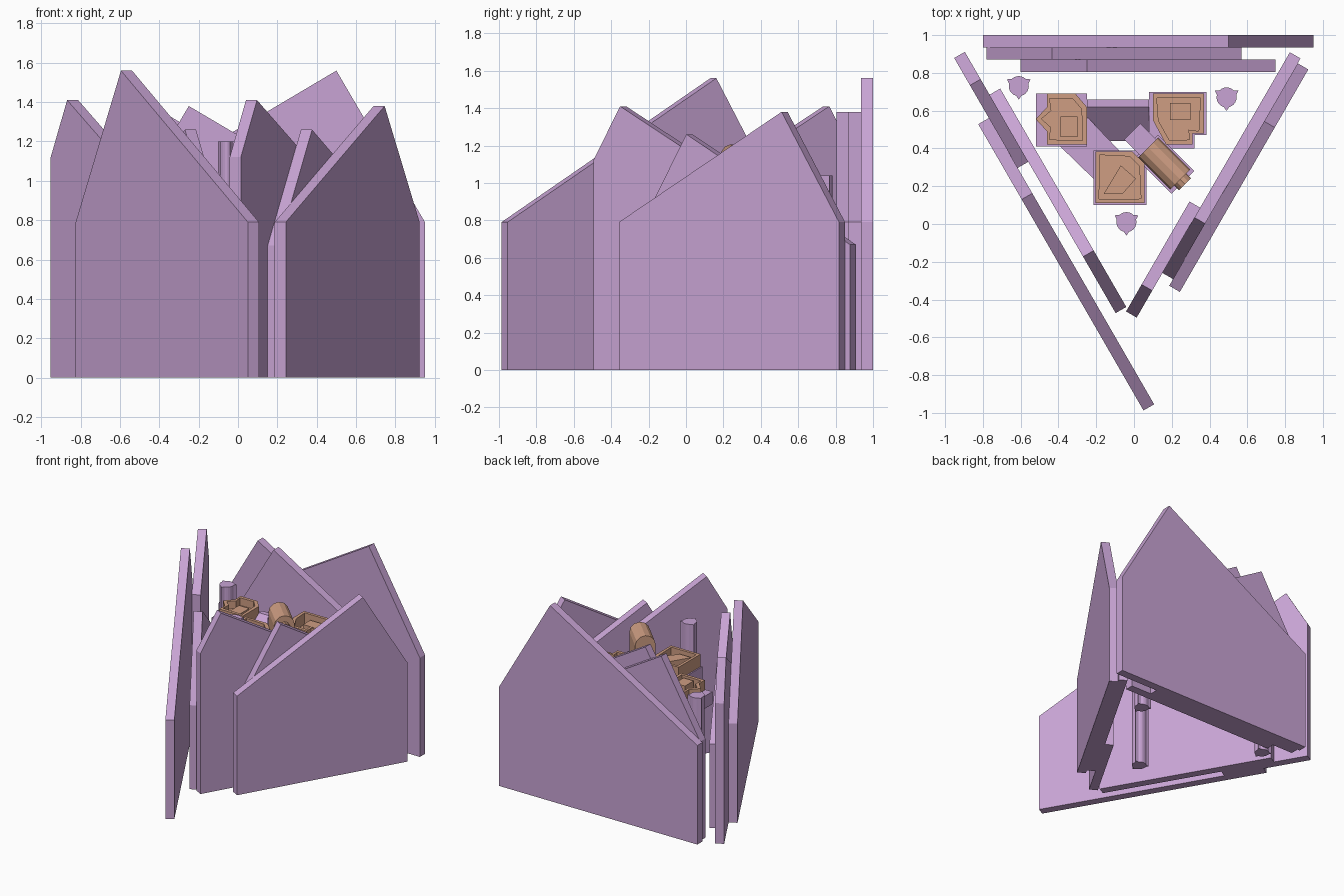
import bpy, bmesh, math
from mathutils import Vector

if "Cube" in bpy.data.objects:
    bpy.data.objects.remove(bpy.data.objects["Cube"])


def material(name, rgb):
    m = bpy.data.materials.new(name)
    m.diffuse_color = (*rgb, 1)
    m.use_nodes = True
    m.node_tree.nodes["Principled BSDF"].inputs["Base Color"].default_value = m.diffuse_color
    return m


PURPLE = material("soft purple", (0.58, 0.37, 0.66))
BROWN = material("clay brown", (0.62, 0.34, 0.225))


def prism(name, base, sweep, mat):
    """Extrude a planar outline (3D points) along a vector."""
    bm = bmesh.new()
    f = bm.faces.new([bm.verts.new(p) for p in base])
    ext = bmesh.ops.extrude_face_region(bm, geom=[f])
    moved = [g for g in ext["geom"] if isinstance(g, bmesh.types.BMVert)]
    bmesh.ops.translate(bm, vec=Vector(sweep), verts=moved)
    bmesh.ops.recalc_face_normals(bm, faces=bm.faces)
    me = bpy.data.meshes.new(name)
    bm.to_mesh(me)
    bm.free()
    me.materials.append(mat)
    ob = bpy.data.objects.new(name, me)
    bpy.context.collection.objects.link(ob)
    return ob


def slab(name, outline, z0, z1, mat):
    return prism(name, [(x, y, z0) for x, y in outline], (0, 0, z1 - z0), mat)


def rect(x0, y0, x1, y1):
    return [(x0, y0), (x1, y0), (x1, y1), (x0, y1)]


T = 0.065  # wall thickness


def wall(name, angle, offset, start, end, peak, eave, top):
    """Pointed wall: outer face at `offset` along its outward normal,
    running from start to end in the direction `angle`."""
    a = math.radians(angle)
    d = Vector((math.cos(a), math.sin(a), 0))
    n = Vector((math.sin(a), -math.cos(a), 0))
    prof = [(start, 0), (end, 0), (end, eave), (peak, top), (start, eave)]
    pts = [n * offset + d * t + Vector((0, 0, z)) for t, z in prof]
    prism(name, pts, -n * T, PURPLE)


# Back walls (running toward -x, so the outward normal is +y)
wall("back_wall_outer", 180, 1.0, -0.95, 0.80, -0.50, 0.79, 1.56)
wall("back_wall_middle", 180, 1.0 - T, -0.57, 0.78, 0.435, 0.79, 1.38)
wall("back_wall_inner", 180, 1.0 - 2 * T, -0.75, 0.60, 0.25, 0.79, 1.38)
# Left walls (running toward the front tip)
wall("left_wall_outer", -60, 0.45, -0.87, 0.88, -0.41, 0.79, 1.56)
wall("left_wall_middle", -60, 0.45 - T, -1.237, -0.565, -1.07, 1.12, 1.41)
wall("left_wall_inner", -60, 0.45 - 2 * T, -0.975, 0.36, 0.015, 0.67, 1.26)
# Right walls (running toward the back)
wall("right_wall_outer", 60, 0.39, -0.19, 1.17, 0.815, 0.79, 1.38)
wall("right_wall_middle", 60, 0.39 - T, -0.149, 1.20, 0.19, 0.67, 1.26)
wall("right_wall_inner", 60, 0.39 - 2 * T, -0.422, 0.25, -0.257, 1.12, 1.41)

# Three-finned columns: round shaft with ribs at 30, 150 and 270 degrees
for i, (cx, cy, h) in enumerate([(-0.61, 0.73, 1.04), (0.49, 0.67, 0.9), (-0.04, 0.01, 1.2)]):
    ring = []
    for k in range(24):
        r = 0.072 if k % 8 == 2 else 0.053
        a = math.radians(15 * k)
        ring.append((cx + r * math.cos(a), cy + r * math.sin(a)))
    slab(f"column_{i + 1}", ring, 0, h, PURPLE)

# Floating house bases
BASE, FLOOR, RIM = 0.82, 0.92, 1.0
slab("west_base", rect(-0.52, 0.41, -0.25, 0.69), BASE, FLOOR, PURPLE)
slab("east_base", [(0.08, 0.40), (0.32, 0.40), (0.32, 0.47), (0.385, 0.47),
                   (0.385, 0.70), (0.08, 0.70)], BASE, FLOOR, PURPLE)
slab("south_base", rect(-0.215, 0.10, 0.065, 0.39), BASE, FLOOR, PURPLE)


def tray(name, outline, z0, z1, w):
    """Roofless house: thin floor with low walls round its outline."""
    slab(name + "_floor", outline, z0, z0 + 0.02, BROWN)
    c = len(outline)
    mid = Vector((sum(p[0] for p in outline) / c, sum(p[1] for p in outline) / c))
    for i in range(c):
        p, q = Vector(outline[i]), Vector(outline[(i + 1) % c])
        ip, iq = p + (mid - p).normalized() * w, q + (mid - q).normalized() * w
        slab(f"{name}_wall_{i + 1}", [p, q, iq, ip], z0, z1, BROWN)


west = [(-0.46, 0.42), (-0.25, 0.42), (-0.25, 0.62), (-0.31, 0.69),
        (-0.46, 0.69), (-0.46, 0.62), (-0.52, 0.555), (-0.46, 0.49)]
east = [(0.10, 0.55), (0.17, 0.42), (0.31, 0.42), (0.31, 0.48),
        (0.37, 0.48), (0.37, 0.69), (0.10, 0.69)]
south = [(-0.205, 0.11), (0.055, 0.11), (0.055, 0.32), (-0.01, 0.385), (-0.205, 0.385)]
tray("west_house", west, FLOOR, RIM, 0.03)
tray("east_house", east, FLOOR, RIM + 0.03, 0.03)
tray("south_house", south, FLOOR, RIM + 0.02, 0.03)
# Inner rooms
slab("west_room", rect(-0.39, 0.46, -0.30, 0.57), FLOOR, RIM - 0.01, BROWN)
slab("east_room", rect(0.19, 0.55, 0.30, 0.64), FLOOR, RIM, BROWN)
slab("south_room", [(-0.16, 0.16), (-0.06, 0.16), (0.01, 0.24), (-0.07, 0.31)],
     FLOOR, RIM, BROWN)

# Tall diagonal house with a rounded roof, turned 45 degrees
s = math.sqrt(0.5)
D, N = Vector((s, -s, 0)), Vector((s, s, 0))
arch = [(-0.075, 0.97), (0.075, 0.97)] + [
    (0.075 * math.cos(math.radians(a)), 1.13 + 0.075 * math.sin(math.radians(a)))
    for a in range(0, 181, 30)]
c0 = Vector((0.075, 0.405, 0))
prism("arched_house", [c0 + N * u + Vector((0, 0, z)) for u, z in arch], D * 0.24, BROWN)
prism("arched_house_end", [c0 + D * 0.24 + N * (u * 0.6) + Vector((0, 0, 0.97 + (z - 0.97) * 0.8))
                           for u, z in arch], D * 0.035, BROWN)
# Its purple plinth and porch
plinth = [c0 + D * t + N * u for t, u in [(-0.01, -0.085), (0.26, -0.085), (0.26, 0.085), (-0.01, 0.085)]]
slab("arched_house_plinth", [(p.x, p.y) for p in plinth], BASE, 0.97, PURPLE)
porch = [c0 + D * t + N * u for t, u in [(-0.12, -0.06), (0, -0.06), (0, 0.06), (-0.12, 0.06)]]
slab("arched_house_porch", [(p.x, p.y) for p in porch], BASE, 1.03, PURPLE)

# Bridges between the houses
prism("north_bridge", [(-0.25, 0.44, 0.80), (-0.25, 0.66, 0.80), (-0.25, 0.66, 0.95),
                       (-0.25, 0.62, 0.95)], (0.33, 0, 0), PURPLE)
slab("diagonal_bridge", [(-0.39, 0.41), (-0.215, 0.24), (-0.08, 0.39), (-0.25, 0.57)],
     BASE, 0.90, PURPLE)
